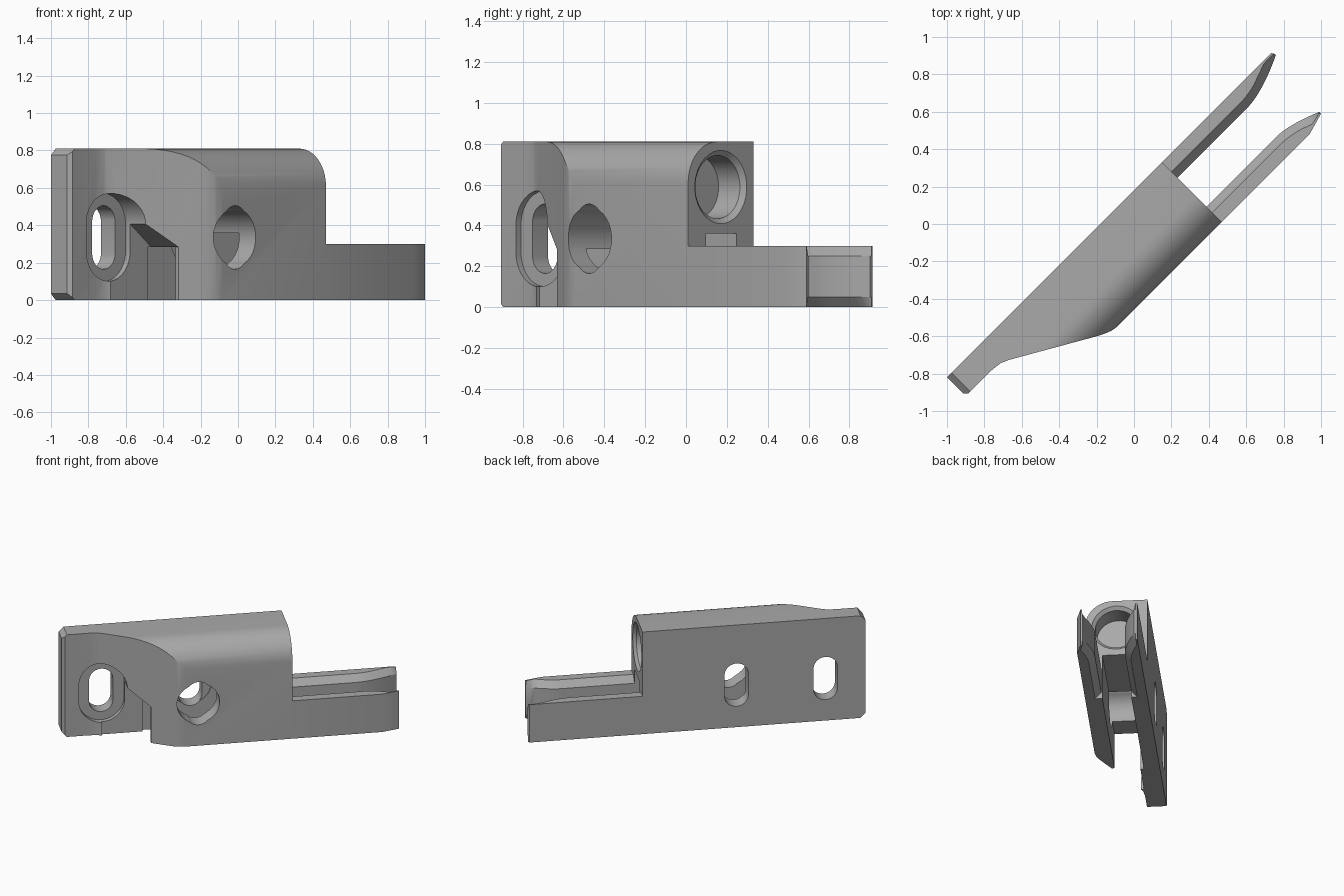
import bpy, bmesh, math

old = bpy.data.objects.get("Cube")
if old:
    bpy.data.objects.remove(old)

grey = bpy.data.materials.new("mid_grey")
grey.use_nodes = True
grey.diffuse_color = (0.4, 0.4, 0.4, 1)
grey.node_tree.nodes["Principled BSDF"].inputs["Base Color"].default_value = (0.4, 0.4, 0.4, 1)

R2 = math.sqrt(2)
BACK, FRONT, END, TOP = -0.127, 0.325, 0.34, 0.81


def loft(name, rings):
    """Closed solid through rings of (along, across, height) points, set diagonally."""
    bm = bmesh.new()
    loops = [[bm.verts.new(((u + v) / R2, (u - v) / R2, z)) for u, v, z in r] for r in rings]
    bm.faces.new(loops[0])
    bm.faces.new(loops[-1])
    n = len(loops[0])
    for a, b in zip(loops, loops[1:]):
        for i in range(n):
            j = (i + 1) % n
            bm.faces.new((a[i], a[j], b[j], b[i]))
    bmesh.ops.recalc_face_normals(bm, faces=bm.faces)
    mesh = bpy.data.meshes.new(name)
    bm.to_mesh(mesh)
    bm.free()
    mesh.materials.append(grey)
    ob = bpy.data.objects.new(name, mesh)
    bpy.context.collection.objects.link(ob)
    return ob


def plan(name, pts, lo, hi):
    return loft(name, [[(u, v, z) for u, v in pts] for z in (lo, hi)])


def side(name, pts, lo, hi):
    return loft(name, [[(u, v, z) for u, z in pts] for v in (lo, hi)])


def section(name, pts, lo, hi):
    return loft(name, [[(u, v, z) for v, z in pts] for u in (lo, hi)])


def oblong(cx, cz, r, half, n=32):
    """Upright slot outline; a circle when half is zero."""
    pts = []
    for i in range(n):
        t = 2 * math.pi * (i + 0.5) / n
        pts.append((cx + r * math.cos(t), cz + r * math.sin(t) + math.copysign(half, math.sin(t))))
    return pts


def combine(ob, tool, op):
    tool.hide_render = True
    mod = ob.modifiers.new("cut", "BOOLEAN")
    mod.operation, mod.solver, mod.object = op, "EXACT", tool
    bpy.context.view_layer.objects.active = ob
    bpy.ops.object.modifier_apply(modifier=mod.name)
    bpy.data.objects.remove(tool)


def smooth(ob):
    bpy.ops.object.select_all(action="DESELECT")
    ob.select_set(True)
    bpy.context.view_layer.objects.active = ob
    bpy.ops.object.shade_smooth_by_angle(angle=math.radians(25))


# Body: stepped plan, trimmed by a round-shouldered section and bevelled end
body = plan("bracket_body", [
    (-1.287, BACK), (-1.287, -0.005), (-1.267, 0.015), (-1.09, 0.015), (-1.03, 0.022),
    (-0.985, 0.042), (-0.566, 0.283), (-0.53, 0.302), (-0.49, 0.318), (-0.45, FRONT),
    (END, FRONT), (END, BACK)], 0, TOP)
R = 0.2
arc = [(FRONT - R + R * math.cos(t), TOP - R + R * math.sin(t))
       for t in (i * math.pi / 24 for i in range(13))]
combine(body, section("shoulder", [(-0.3, -0.1), (FRONT + 0.0, -0.1)] + arc + [(-0.3, TOP)],
                      -1.5, 0.5), "INTERSECT")
combine(body, side("end_bevel", [(-1.287, 0.035), (-1.252, 0), (0.5, 0), (0.5, 1),
                                 (-1.062, 1), (-1.287, TOP - 0.035)], -0.4, 0.6), "INTERSECT")

# Underside channel, and the sloped mouth leading into it
combine(body, side("channel", [(0.5, -0.1), (0.5, 0.36), (-0.2, 0.36), (-0.2, 0.285),
                               (-0.7, 0.285), (-0.7, -0.1)], -0.01, 0.2), "DIFFERENCE")
combine(body, side("mouth", [(-0.673, -0.1), (-0.673, 0.285), (-0.834, 0.41),
                             (-1.0, 0.41), (-1.0, -0.1)], 0.015, 0.5), "DIFFERENCE")

# Two screw slots, each with a wider recess from the front
for u, r, half in ((-0.996, 0.167, 0.068), (-0.346, 0.155, 0)):
    combine(body, side("slot", oblong(u, 0.335, 0.087, 0.083), -0.4, 0.6), "DIFFERENCE")
    combine(body, side("recess", oblong(u, 0.335, r, half), -0.02, 0.6), "DIFFERENCE")

# Blind bore with a chamfered rim in the end face
bore = [(0.17, 0.155), (0.318, 0.155), (END, 0.18), (0.4, 0.18)]
combine(body, loft("bore", [[(u, v, z) for v, z in oblong(0.099, 0.588, r, 0)]
                            for u, r in bore]), "DIFFERENCE")
smooth(body)


# Prongs: tapered tips with chamfered inner edges
def prong(name, wall, inward, tip_pts):
    tip = tip_pts[-1][0]
    inner = [(tip + (0.87 - tip) * i / 8) for i in range(9)]
    rings = []
    for z, cut in ((0, 0.045), (0.05, 0), (0.25, 0), (0.3, 0.045)):
        ring = [(END, 0)] + tip_pts
        for u in inner:
            w = 0.117 - 0.09 * ((u - 0.87) / 0.3) ** 1.6
            outer = max(0, (u - 1.0) * 0.28) if len(tip_pts) > 2 else 0
            ring.append((u - cut * 0.2 * (u > 1), max(w - cut, outer + 0.01)))
        ring.append((END, 0.117 - cut))
        rings.append([(u, wall + inward * w, z) for u, w in ring])
    smooth(loft(name, rings))


prong("back_prong", BACK, 1, [(1.165, 0), (1.174, 0.015)])
prong("front_prong", FRONT, -1, [(1.0, 0), (1.1, 0.028), (1.124, 0.035)])
